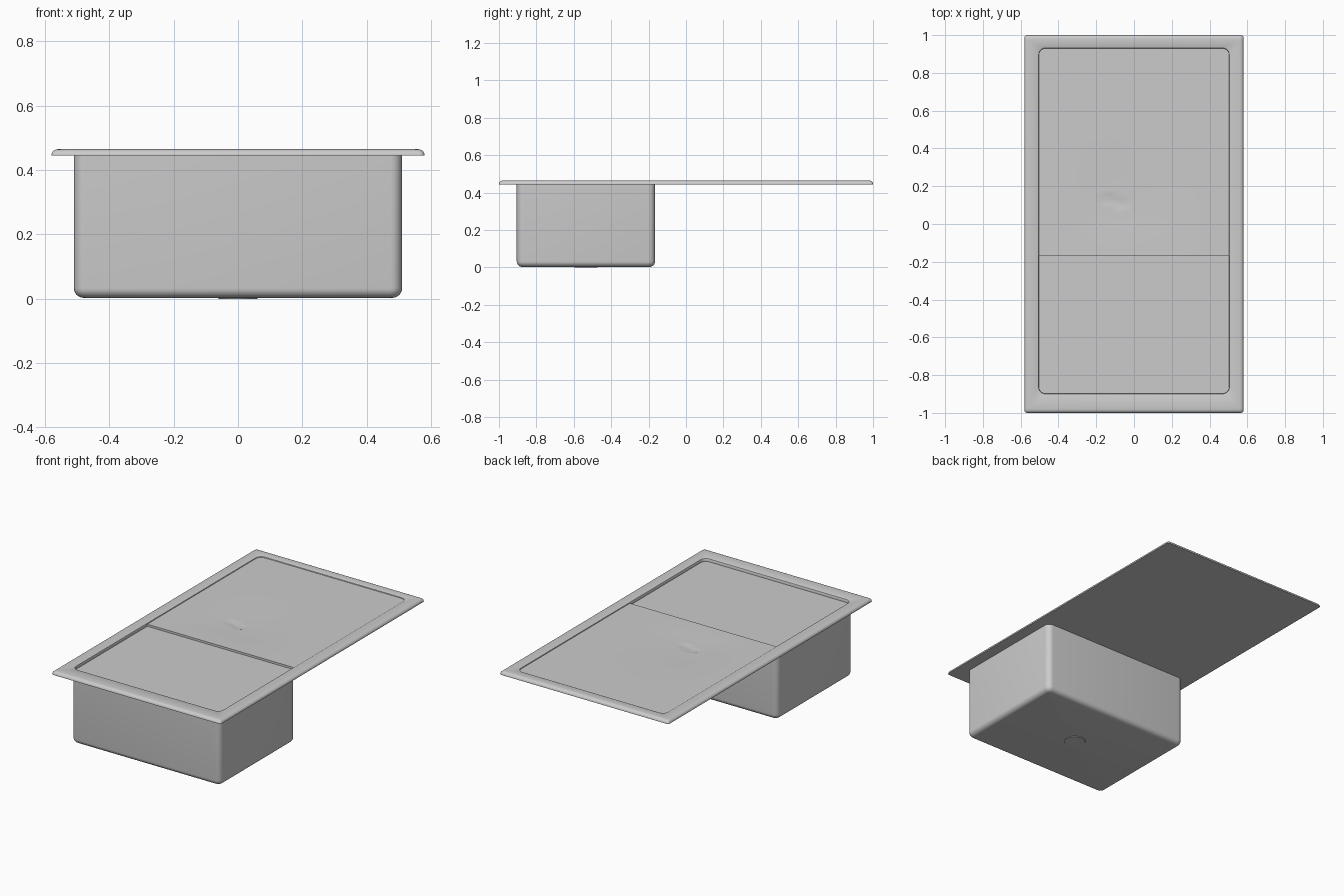
import bpy, bmesh, math

if "Cube" in bpy.data.objects:
    bpy.data.objects.remove(bpy.data.objects["Cube"])

RIM, UNDER = 0.465, 0.445


def rounded_rect(x0, x1, y0, y1, r, z, n=6):
    """Counter-clockwise rounded rectangle as a list of points."""
    pts = []
    for k, (cx, cy) in enumerate([(x1 - r, y1 - r), (x0 + r, y1 - r),
                                  (x0 + r, y0 + r), (x1 - r, y0 + r)]):
        for i in range(n + 1):
            a = math.pi / 2 * (k + i / n)
            pts.append((cx + r * math.cos(a), cy + r * math.sin(a), z))
    return pts


def finish(name, bm, angle=35):
    bmesh.ops.recalc_face_normals(bm, faces=bm.faces)
    me = bpy.data.meshes.new(name)
    bm.to_mesh(me)
    bm.free()
    ob = bpy.data.objects.new(name, me)
    bpy.context.collection.objects.link(ob)
    bpy.ops.object.select_all(action='DESELECT')
    ob.select_set(True)
    bpy.context.view_layer.objects.active = ob
    bpy.ops.object.shade_smooth_by_angle(angle=math.radians(angle))
    return ob


def loft(name, loops):
    """Skin a stack of equal loops and cap both ends."""
    bm = bmesh.new()
    rings = [[bm.verts.new(p) for p in loop] for loop in loops]
    for a, b in zip(rings, rings[1:]):
        for i in range(len(a)):
            j = (i + 1) % len(a)
            bm.faces.new((a[i], a[j], b[j], b[i]))
    bm.faces.new(rings[0][::-1])
    bm.faces.new(rings[-1])
    return finish(name, bm)


# Worktop slab: flat underside, rounded outer lip, raised rim, shallow tray
def lip(inset, z):
    return rounded_rect(-0.58 + inset, 0.58 - inset, -1 + inset, 1 - inset, 0.015, z)


def opening(grow, z):
    return rounded_rect(-0.503 - grow, 0.503 + grow, -0.898 - grow, 0.93 + grow,
                        0.035 + grow, z)


slab = [lip(0, UNDER)]
for i in range(6):
    a = math.pi / 2 * i / 5
    slab.append(lip(0.02 * (1 - math.cos(a)), UNDER + 0.002 + 0.018 * math.sin(a)))
slab += [opening(0.006, RIM), opening(0.002, RIM - 0.002), opening(0, RIM - 0.006),
         opening(0, UNDER + 0.001)]
loft("sink_top_and_rim", slab)

# Basin: box with rounded upright corners and rounded bottom edge
basin = []
R, FLOOR = 0.03, 0.003
for i in range(7):
    a = math.pi / 2 * i / 6
    d = R * (1 - math.sin(a))
    basin.append(rounded_rect(-0.51 + d, 0.51 - d, -0.905 + d, -0.165 - d,
                              0.035 - d * 0.8, FLOOR + R * (1 - math.cos(a))))
basin.append(rounded_rect(-0.51, 0.51, -0.905, -0.165, 0.035, UNDER))
loft("basin", basin)

# Drainer: tray floor dipping gently towards a small notch
bm = bmesh.new()
X0, X1, Y0, Y1, NX, NY = -0.505, 0.505, -0.17, 0.933, 40, 44
grid = []
for j in range(NY + 1):
    row = []
    for i in range(NX + 1):
        x = X0 + (X1 - X0) * i / NX
        y = Y0 + (Y1 - Y0) * j / NY
        edge = min(1, (x - X0) / 0.3, (X1 - x) / 0.3, (y - Y0) / 0.2, (Y1 - y) / 0.3)
        dip = 0.006 * edge * math.exp(-((x + 0.1) ** 2 + (y - 0.13) ** 2) / 0.08)
        z = 0.459 - dip
        if -0.16 < x < -0.05 and abs(y - 0.12 + 0.3 * (x + 0.1)) < 0.016:
            z = UNDER + 0.002
        row.append(bm.verts.new((x, y, z)))
    grid.append(row)
for j in range(NY):
    for i in range(NX):
        bm.faces.new((grid[j][i], grid[j][i + 1], grid[j + 1][i + 1], grid[j + 1][i]))
# step down from the drainer to the basin cover
step = [bm.verts.new((v.co.x, Y0, UNDER + 0.001)) for v in grid[0]]
for i in range(NX):
    bm.faces.new((step[i], step[i + 1], grid[0][i + 1], grid[0][i]))
finish("drainer", bm, 25)

# Drain outlet under the basin
bm = bmesh.new()
bmesh.ops.create_cone(bm, cap_ends=True, segments=32, radius1=0.06, radius2=0.065,
                      depth=0.01)
bmesh.ops.translate(bm, verts=bm.verts, vec=(0, -0.535, 0.005))
finish("drain_outlet", bm)
